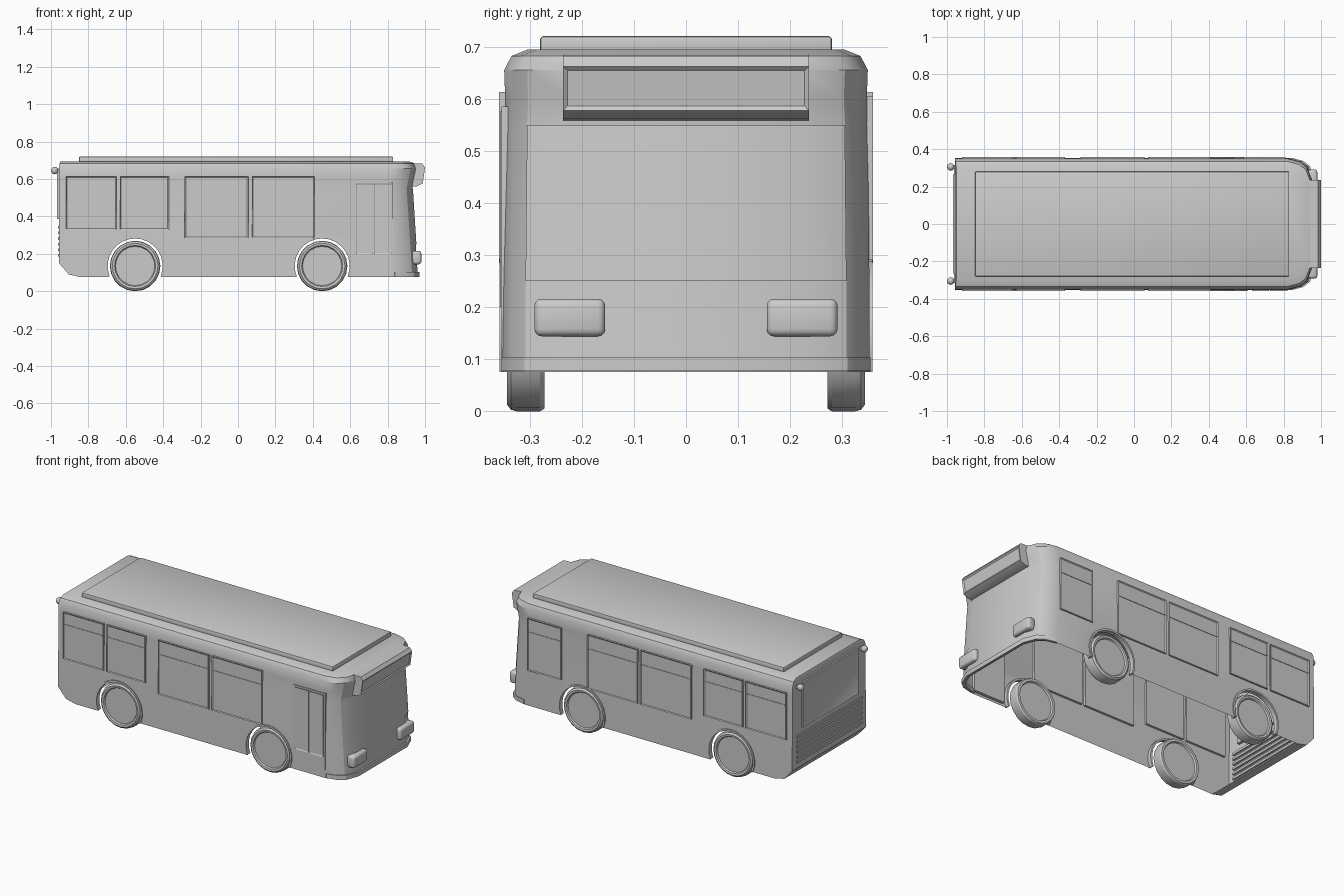
import bpy, bmesh, math
from mathutils import Matrix, Vector

if "Cube" in bpy.data.objects:
    bpy.data.objects.remove(bpy.data.objects["Cube"])

WHEELS_X = (-0.55, 0.45)
AXLE_Z = 0.135


def finish(name, bm, smooth=True):
    bmesh.ops.recalc_face_normals(bm, faces=bm.faces[:])
    me = bpy.data.meshes.new(name)
    bm.to_mesh(me)
    bm.free()
    ob = bpy.data.objects.new(name, me)
    bpy.context.collection.objects.link(ob)
    if smooth:
        bpy.ops.object.select_all(action='DESELECT')
        ob.select_set(True)
        bpy.context.view_layer.objects.active = ob
        bpy.ops.object.shade_smooth_by_angle(angle=math.radians(30))
    return ob


def box_bm(x0, x1, y0, y1, z0, z1):
    bm = bmesh.new()
    mat = Matrix.Translation(((x0 + x1) / 2, (y0 + y1) / 2, (z0 + z1) / 2)) @ \
        Matrix.Diagonal((abs(x1 - x0), abs(y1 - y0), abs(z1 - z0), 1))
    bmesh.ops.create_cube(bm, size=1, matrix=mat)
    return bm


def box(name, *dims, bevel=0, segs=1):
    bm = box_bm(*dims)
    if bevel:
        bmesh.ops.bevel(bm, geom=bm.edges[:], offset=bevel, segments=segs,
                        profile=0.5, affect='EDGES')
    return finish(name, bm)


def prism(name, pts, vec):
    bm = bmesh.new()
    face = bm.faces.new([bm.verts.new(p) for p in pts])
    ext = bmesh.ops.extrude_face_region(bm, geom=[face])
    # keep both end caps
    new = [v for v in ext['geom'] if isinstance(v, bmesh.types.BMVert)]
    bmesh.ops.translate(bm, verts=new, vec=vec)
    if not face.is_valid or face not in bm.faces[:]:
        bmesh.ops.holes_fill(bm, edges=[e for e in bm.edges if e.is_boundary])
    return bm


def recess(bm, direction, thickness, depth):
    # sink the face that points most along the direction
    bm.normal_update()
    d = Vector(direction)
    f = max(bm.faces, key=lambda f: round(f.normal.dot(d), 2) + f.calc_area())
    n = f.normal.copy()
    bmesh.ops.inset_region(bm, faces=[f], thickness=thickness)
    bmesh.ops.translate(bm, verts=f.verts[:], vec=-n * depth)


# Body shell: stacked plan outlines (z, rear x, front x, half width)
LEVELS = [(0.075, -0.84, 0.962, 0.352), (0.09, -0.905, 0.961, 0.352),
          (0.15, -0.957, 0.957, 0.352), (0.25, -0.957, 0.951, 0.352),
          (0.55, -0.957, 0.932, 0.349), (0.60, -0.957, 0.942, 0.347),
          (0.655, -0.957, 0.953, 0.349), (0.682, -0.955, 0.948, 0.335),
          (0.694, -0.95, 0.915, 0.305)]


def front_half(xf, w):
    return [(xf - 0.13, w), (xf - 0.065, w - 0.017), (xf - 0.03, w - 0.044), (xf, w - 0.12)]


bm = bmesh.new()
rings = []
for z, xr, xf, w in LEVELS:
    half = [(xr, w)] + front_half(xf, w)
    plan = half + [(x, -y) for x, y in reversed(half)]
    rings.append([bm.verts.new((x, y, z)) for x, y in plan])
for a, b in zip(rings, rings[1:]):
    for i in range(len(a)):
        j = (i + 1) % len(a)
        bm.faces.new((a[i], a[j], b[j], b[i]))
bm.faces.new(rings[0])
bm.faces.new(rings[-1])
body = finish("body_shell", bm, smooth=False)

# Wheel openings, then open the underside
for wx in WHEELS_X:
    bm = bmesh.new()
    bmesh.ops.create_cone(bm, cap_ends=True, segments=32, radius1=0.15, radius2=0.15, depth=1,
                          matrix=Matrix.Translation((wx, 0, AXLE_Z)) @ Matrix.Rotation(math.pi / 2, 4, 'X'))
    cutter = finish("wheel_cutter", bm, smooth=False)
    cutter.hide_render = True
    mod = body.modifiers.new("opening", 'BOOLEAN')
    mod.operation, mod.solver, mod.object = 'DIFFERENCE', 'EXACT', cutter
    bpy.ops.object.select_all(action='DESELECT')
    bpy.context.view_layer.objects.active = body
    body.select_set(True)
    bpy.ops.object.modifier_apply(modifier=mod.name)
    bpy.data.objects.remove(cutter)
bm = bmesh.new()
bm.from_mesh(body.data)
bm.normal_update()
dead = []
for f in bm.faces:
    c, n = f.calc_center_median(), f.normal
    floor = c.z < 0.078 and abs(n.z) > 0.9
    tunnel = abs(n.y) < 0.1 and abs(c.y) < 0.3 and \
        any(math.hypot(c.x - wx, c.z - AXLE_Z) < 0.17 for wx in WHEELS_X)
    if floor or tunnel:
        dead.append(f)
bmesh.ops.delete(bm, geom=dead, context='FACES')
bm.to_mesh(body.data)
bm.free()
bpy.ops.object.shade_smooth_by_angle(angle=math.radians(30))

# Roof slab
box("roof_panel", -0.85, 0.83, -0.28, 0.28, 0.685, 0.72, bevel=0.006, segs=2)

# Windscreen panel following the front
bm = bmesh.new()
rows = []
for z, _, xf, w in (LEVELS[3], LEVELS[4]):
    h = [(x + 0.003, y) for x, y in front_half(xf, w)[2:]]
    rows.append([bm.verts.new((x, y, z)) for x, y in h + [(x, -y) for x, y in reversed(h)]])
for i in range(3):
    bm.faces.new((rows[0][i], rows[0][i + 1], rows[1][i + 1], rows[1][i]))
finish("windscreen", bm)

# Destination sign box
side = [(0.92, 0.557), (0.957, 0.561), (0.988, 0.577), (1.0, 0.662), (0.985, 0.682), (0.93, 0.685)]
bm = prism("sign", [(x, -0.236, z) for x, z in side], (0, 0.472, 0))
bmesh.ops.recalc_face_normals(bm, faces=bm.faces[:])
recess(bm, (1, 0, 0), 0.012, 0.006)
finish("sign_box", bm)

# Bumper strip around the front
outer = [(x + 0.008, y + 0.002) for x, y in front_half(0.962, 0.352)]
inner = [(x - 0.008, y - 0.01) for x, y in front_half(0.962, 0.352)]
loop = outer + [(x, -y) for x, y in reversed(outer)]
loop += [(x, -y) for x, y in inner] + [(x, y) for x, y in reversed(inner)]
finish("front_bumper", prism("bumper", [(x, y, 0.077) for x, y in loop], (0, 0, 0.026)))


# Side windows: recessed frame plus slider rail
def window(name, x0, x1, z0, z1, s, rail=True):
    bm = box_bm(x0, x1, s * 0.338, s * 0.359, z0, z1)
    bmesh.ops.recalc_face_normals(bm, faces=bm.faces[:])
    recess(bm, (0, s, 0), 0.008, 0.004)
    finish(name, bm)
    if rail:
        zr = z0 + (z1 - z0) * 0.73
        box(name + "_rail", x0 + 0.006, x1 - 0.006, s * 0.345, s * 0.358, zr - 0.004, zr + 0.004)


for s in (-1, 1):
    for x0, x1, z0 in ((-0.92, -0.65, 0.33), (-0.63, -0.37, 0.33),
                       (-0.285, 0.055, 0.285), (0.075, 0.41, 0.285)):
        window("side_window", x0, x1, z0, 0.613, s)
window("driver_window", 0.585, 0.81, 0.29, 0.605, 1)

# Door with two glazed leaves
box("door_frame", 0.62, 0.83, -0.354, -0.335, 0.09, 0.585)
for x0, x1 in ((0.63, 0.722), (0.728, 0.82)):
    bm = box_bm(x0, x1, -0.357, -0.34, 0.2, 0.575)
    recess(bm, (0, -1, 0), 0.007, 0.003)
    finish("door_leaf", bm)

# Rear window and engine louvres
bm = box_bm(-0.967, -0.94, -0.265, 0.265, 0.385, 0.655)
recess(bm, (-1, 0, 0), 0.01, 0.004)
finish("rear_window", bm)
for i in range(6):
    z = 0.185 + i * 0.03
    box("rear_louvre", -0.963, -0.945, -0.31, 0.31, z, z + 0.014)

# Paired lamps, wheels and arches
TYRE = [(0.0, 0.334), (0.105, 0.334), (0.11, 0.342), (0.122, 0.344), (0.132, 0.336),
        (0.135, 0.325), (0.135, 0.28), (0.13, 0.272), (0.115, 0.272), (0.11, 0.282), (0.0, 0.282)]
for s in (-1, 1):
    box("headlight", 0.93, 0.98, s * 0.155, s * 0.291, 0.144, 0.216, bevel=0.014, segs=3)
    bm = bmesh.new()
    bmesh.ops.create_uvsphere(bm, u_segments=14, v_segments=8, radius=0.02,
                              matrix=Matrix.Translation((-0.98, s * 0.305, 0.645)))
    finish("rear_lamp", bm)
    box("rear_lamp_stem", -0.975, -0.945, s * 0.295, s * 0.315, 0.637, 0.653)
    for wx in WHEELS_X:
        bm = bmesh.new()
        vs = [bm.verts.new((wx, s * y, AXLE_Z - r)) for r, y in TYRE]
        es = [bm.edges.new(p) for p in zip(vs, vs[1:])]
        bmesh.ops.spin(bm, geom=vs + es, cent=(wx, 0, AXLE_Z), axis=(0, 1, 0),
                       angle=2 * math.pi, steps=20)
        bmesh.ops.remove_doubles(bm, verts=bm.verts[:], dist=0.0003)
        finish("wheel", bm)

        a0, n = math.radians(-22), 16
        angs = [a0 + (math.pi - 2 * a0) * i / n for i in range(n + 1)]
        arc = [(0.158, a) for a in angs] + [(0.147, a) for a in reversed(angs)]
        pts = [(wx + r * math.cos(a), s * 0.33, AXLE_Z + r * math.sin(a)) for r, a in arc]
        finish("wheel_arch", prism("arch", pts, (0, s * 0.028, 0)))
